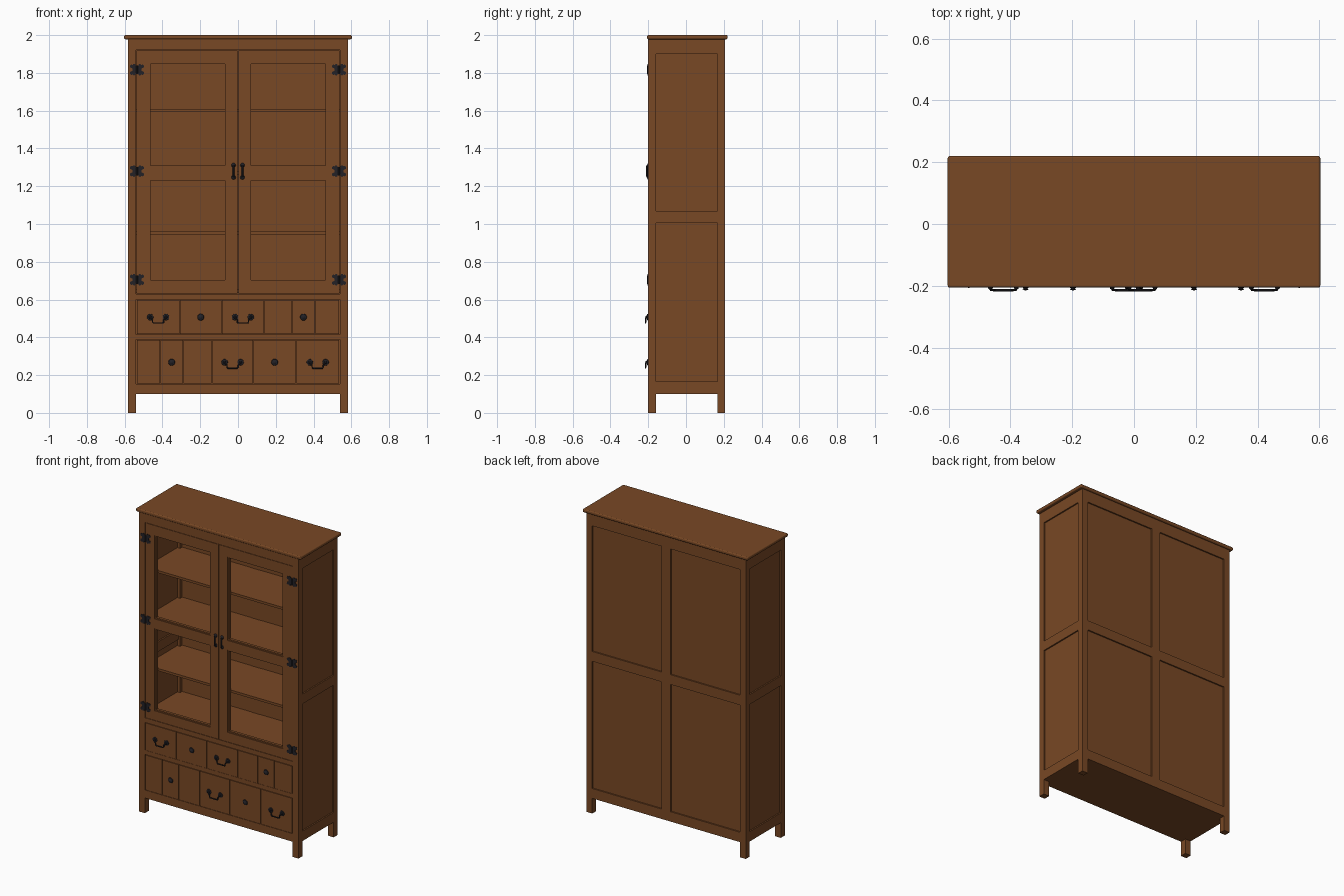
import bpy, bmesh, math
from mathutils import Matrix, Vector

if "Cube" in bpy.data.objects:
    bpy.data.objects.remove(bpy.data.objects["Cube"])


def material(name, rgb):
    m = bpy.data.materials.new(name)
    m.diffuse_color = (*rgb, 1)
    m.use_nodes = True
    m.node_tree.nodes["Principled BSDF"].inputs["Base Color"].default_value = m.diffuse_color
    return m


WOOD = material("brown_wood", (0.19, 0.065, 0.018))
METAL = material("dark_iron", (0.016, 0.015, 0.019))
F, B, X = -0.20, 0.207, 0.582          # front plane, back plane, half width
RAILS = [(0.10, 0.165), (1.005, 1.07), (1.90, 1.98)]


def finish(name, bm, mat, smooth=False):
    bmesh.ops.recalc_face_normals(bm, faces=bm.faces)
    me = bpy.data.meshes.new(name)
    bm.to_mesh(me)
    bm.free()
    me.materials.append(mat)
    ob = bpy.data.objects.new(name, me)
    bpy.context.collection.objects.link(ob)
    if smooth:
        bpy.ops.object.select_all(action='DESELECT')
        ob.select_set(True)
        bpy.context.view_layer.objects.active = ob
        bpy.ops.object.shade_smooth_by_angle(angle=math.radians(40))
    return ob


def add_box(bm, x0, x1, y0, y1, z0, z1):
    c = Vector(((x0 + x1) / 2, (y0 + y1) / 2, (z0 + z1) / 2))
    s = Matrix.Diagonal((abs(x1 - x0), abs(y1 - y0), abs(z1 - z0), 1))
    bmesh.ops.create_cube(bm, size=1, matrix=Matrix.Translation(c) @ s)


def boxes(name, items, mat=WOOD):
    bm = bmesh.new()
    for it in items:
        add_box(bm, *it)
    return finish(name, bm, mat)


def lathe(bm, x, z, y, profile, n=16):
    """Turned shape on an axis along y; profile = (radius, distance forward of y)."""
    vs = [bm.verts.new((x + r, y - d, z)) for r, d in profile]
    es = [bm.edges.new(p) for p in zip(vs, vs[1:])]
    bmesh.ops.spin(bm, geom=vs + es, cent=(x, y, z), axis=(0, 1, 0),
                   angle=2 * math.pi, steps=n, use_merge=True)
    bmesh.ops.remove_doubles(bm, verts=bm.verts, dist=1e-5)


def tube(name, pts, r):
    cu = bpy.data.curves.new(name, 'CURVE')
    cu.dimensions = '3D'
    cu.bevel_depth, cu.bevel_resolution, cu.use_fill_caps = r, 2, True
    sp = cu.splines.new('POLY')
    sp.points.add(len(pts) - 1)
    for p, c in zip(sp.points, pts):
        p.co = (*c, 1)
    tmp = bpy.data.objects.new(name + "_path", cu)
    bpy.context.collection.objects.link(tmp)
    dg = bpy.context.evaluated_depsgraph_get()
    me = bpy.data.meshes.new_from_object(tmp.evaluated_get(dg))
    bpy.data.objects.remove(tmp)
    bm = bmesh.new()
    bm.from_mesh(me)
    finish(name, bm, METAL, True)


# top board with rounded edge
top = boxes("top_board", [(-0.603, 0.603, -0.206, 0.22, 1.978, 2.0)])
bv = top.modifiers.new("edge", 'BEVEL')
bv.width, bv.segments = 0.007, 3

# corner posts that run down into the feet
for sx in (-1, 1):
    for n, y0, y1 in (("front", F, F + 0.042), ("back", B - 0.04, B)):
        boxes(f"{n}_post", [(sx * 0.54, sx * X, y0, y1, 0, 1.98)])

# framed sides with recessed panels
for sx in (-1, 1):
    boxes("side_rails", [(sx * 0.55, sx * X, F + 0.042, B - 0.04, a, b) for a, b in RAILS])
    boxes("side_panel", [(sx * 0.56, sx * (X - 0.009), F + 0.03, B - 0.02, 0.12, 1.97)])

# framed back with four recessed panels
boxes("back_frame", [(-0.54, 0.54, B - 0.02, B, a, b) for a, b in RAILS]
      + [(-0.033, 0.033, B - 0.02, B, a, b) for a, b in
         ((RAILS[0][1], RAILS[1][0]), (RAILS[1][1], RAILS[2][0]))])
boxes("back_panel", [(-0.56, 0.56, B - 0.018, B - 0.009, 0.12, 1.97)])

# bottom, cabinet floor and shelves
boxes("bottom_board", [(-0.575, 0.575, F + 0.005, B - 0.005, 0.10, 0.12)])
boxes("cabinet_floor", [(-0.56, 0.56, F + 0.03, B - 0.018, 0.635, 0.655)])
for z in (0.953, 1.27, 1.60):
    boxes("shelf", [(-0.56, 0.56, F + 0.035, B - 0.018, z - 0.008, z + 0.008)])

# front rails
boxes("front_rails", [(-0.54, 0.54, F, F + 0.03, a, b) for a, b in
                      ((0.10, 0.153), (0.388, 0.416), (0.60, 0.63), (1.92, 1.98))])
boxes("drawer_backing", [(-0.55, 0.55, F + 0.015, F + 0.028, 0.12, 0.64)])

# doors: stiles, rails and a thin bead around each open window
ZW = [(0.695, 1.239), (1.302, 1.854)]
for sx in (-1, 1):
    y0, y1 = F, F + 0.025
    parts = [(sx * 0.0015, sx * 0.062, y0, y1, 0.632, 1.918),
             (sx * 0.47, sx * 0.5375, y0, y1, 0.632, 1.918)]
    for a, b in ((0.632, ZW[0][0]), (ZW[0][1], ZW[1][0]), (ZW[1][1], 1.918)):
        parts.append((sx * 0.062, sx * 0.47, y0, y1, a, b))
    boxes("door_frame", parts)
    bead, y0, t = [], F + 0.006, 0.008
    for a, b in ZW:
        bead += [(sx * 0.062, sx * 0.47, y0, y1, a, a + t), (sx * 0.062, sx * 0.47, y0, y1, b - t, b),
                 (sx * 0.062, sx * (0.062 + t), y0, y1, a + t, b - t),
                 (sx * (0.47 - t), sx * 0.47, y0, y1, a + t, b - t)]
    boxes("window_bead", bead)

# drawer fronts with uneven widths; fittings: p = pull, k = knob, - = none
ROWS = [(0.418, 0.598, 0.507, (-0.537, -0.309, -0.086, 0.138, 0.286, 0.407, 0.537), "pkp-k-"),
        (0.156, 0.386, 0.268, (-0.537, -0.412, -0.29, -0.138, 0.081, 0.307, 0.537), "-k-pkp")]
DF = F - 0.002
ROSE = [(0, 0.010), (0.006, 0.009), (0.008, 0.004), (0.016, 0.003), (0.017, 0)]
KNOB = [(0, 0.013), (0.006, 0.012), (0.010, 0.009), (0.006, 0.005), (0.016, 0.003), (0.018, 0)]
for z0, z1, hz, xs, kinds in ROWS:
    for a, b, k in zip(xs, xs[1:], kinds):
        boxes("drawer_front", [(a + 0.002, b - 0.002, DF, F + 0.016, z0, z1)])
        c = (a + b) / 2
        bm = bmesh.new()
        if k == 'k':
            lathe(bm, c, hz, DF, KNOB)
            finish("drawer_knob", bm, METAL, True)
        elif k == 'p':
            for s in (-1, 1):
                lathe(bm, c + s * 0.042, hz, DF, ROSE)
            finish("pull_rosettes", bm, METAL, True)
            half = [(0.042, -0.008, 0), (0.040, -0.012, -0.004), (0.030, -0.012, -0.016),
                    (0.030, -0.012, -0.025), (0.025, -0.0125, -0.031)]
            pts = [(c - x, DF + y, hz + z) for x, y, z in half]
            pts += [(c + x, DF + y, hz + z) for x, y, z in reversed(half)]
            tube("pull_bail", pts, 0.0038)
        else:
            bm.free()

# door handles: two small rosettes joined by an upright grip
for sx in (-1, 1):
    x = sx * 0.0235
    bm = bmesh.new()
    for z in (1.311, 1.247):
        lathe(bm, x, z, F, [(0, 0.006), (0.006, 0.005), (0.011, 0.002), (0.012, 0)])
    finish("door_handle_rosettes", bm, METAL, True)
    tube("door_handle_grip", [(x, F - 0.003, 1.311), (x, F - 0.008, 1.30), (x, F - 0.008, 1.258),
                              (x, F - 0.003, 1.247)], 0.005)

# butterfly hinges: scalloped leaves either side of a knuckle
UPPER = [(0.0, 0.018), (0.006, 0.018), (0.010, 0.029), (0.018, 0.031), (0.023, 0.025),
         (0.030, 0.028), (0.037, 0.022), (0.036, 0.012), (0.024, 0.006)]
LEAF = UPPER + [(x, -z) for x, z in reversed(UPPER)]
for sx in (-1, 1):
    for hz in (0.705, 1.28, 1.817):
        bm = bmesh.new()
        for s in (-1, 1):
            f = bm.faces.new([bm.verts.new((sx * 0.535 + s * x, F + 0.001, hz + z)) for x, z in LEAF])
            ext = bmesh.ops.extrude_face_region(bm, geom=[f])
            bmesh.ops.translate(bm, vec=(0, -0.004, 0),
                                verts=[v for v in ext['geom'] if isinstance(v, bmesh.types.BMVert)])
        bmesh.ops.create_cone(bm, cap_ends=True, segments=10, radius1=0.005, radius2=0.005, depth=0.046,
                              matrix=Matrix.Translation((sx * 0.535, F - 0.002, hz)))
        finish("hinge", bm, METAL)
